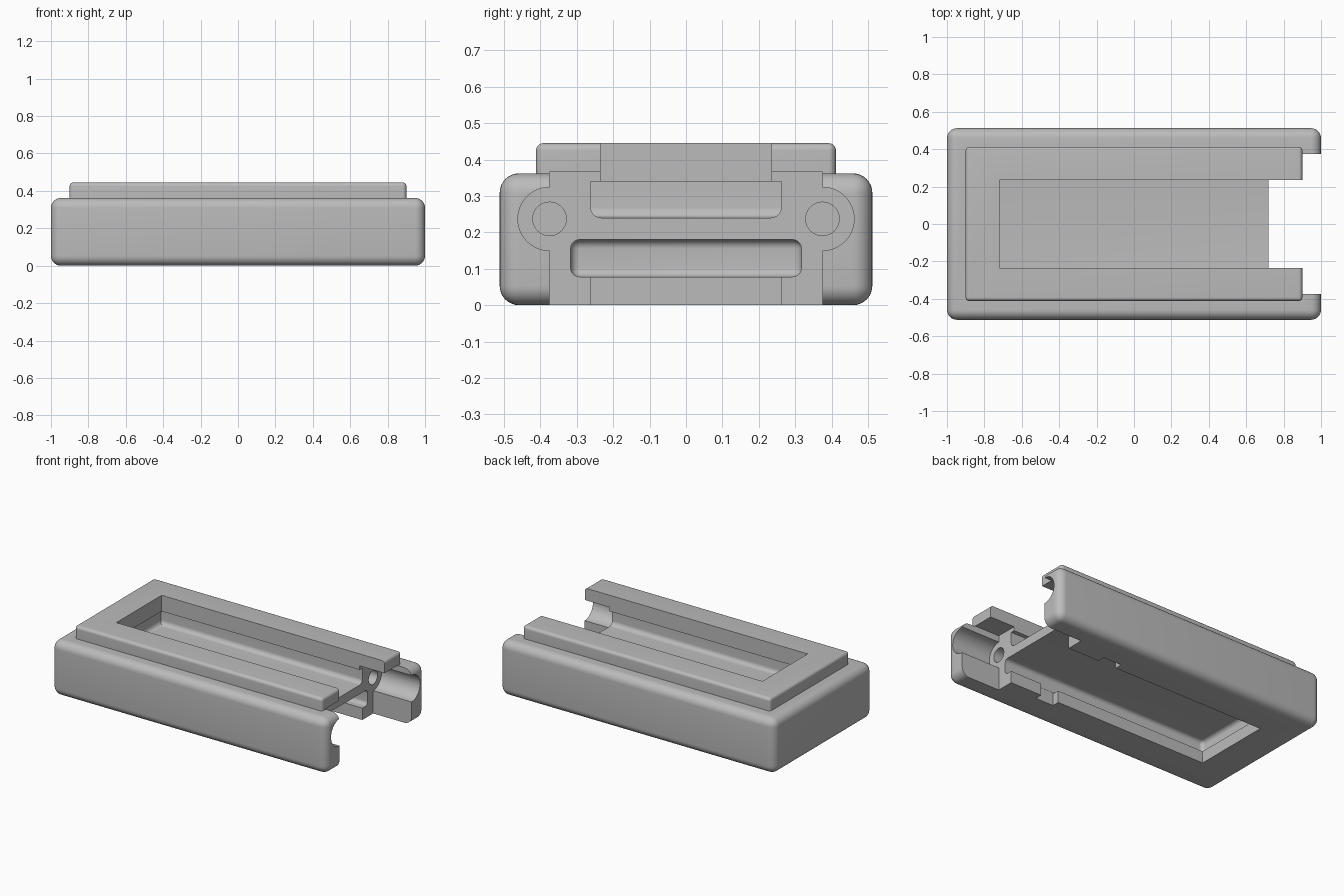
import bpy, bmesh, math
from mathutils import Matrix

if "Cube" in bpy.data.objects:
    bpy.data.objects.remove(bpy.data.objects["Cube"], do_unlink=True)

grey = bpy.data.materials.new("light_grey_plastic")
grey.use_nodes = True
grey.diffuse_color = (0.5, 0.5, 0.5, 1)
grey.node_tree.nodes["Principled BSDF"].inputs["Base Color"].default_value = (0.5, 0.5, 0.5, 1)


def finish(name, bm):
    mesh = bpy.data.meshes.new(name)
    bm.to_mesh(mesh)
    bm.free()
    obj = bpy.data.objects.new(name, mesh)
    bpy.context.collection.objects.link(obj)
    mesh.materials.append(grey)
    return obj


def box(name, low, high, radius=0, keep=lambda edge: True):
    """Box between two corners, rounding the edges chosen by keep."""
    bm = bmesh.new()
    bmesh.ops.create_cube(bm, size=1)
    for v in bm.verts:
        for i in range(3):
            v.co[i] = high[i] if v.co[i] > 0 else low[i]
    if radius:
        bmesh.ops.bevel(bm, geom=[e for e in bm.edges if keep(e)], offset=radius,
                        segments=8, profile=0.5, affect='EDGES')
    return finish(name, bm)


def rod(name, x0, x1, y, z, radius, sides=48):
    """Rod lying along x."""
    bm = bmesh.new()
    bmesh.ops.create_cone(bm, cap_ends=True, segments=sides, radius1=radius,
                          radius2=radius, depth=x1 - x0)
    place = Matrix.Translation(((x0 + x1) / 2, y, z)) @ Matrix.Rotation(math.pi / 2, 4, 'Y')
    bmesh.ops.transform(bm, matrix=place, verts=bm.verts)
    return finish(name, bm)


def combine(target, tool, operation='DIFFERENCE'):
    tool.hide_render = True
    mod = target.modifiers.new("combine", 'BOOLEAN')
    mod.operation = operation
    mod.solver = 'EXACT'
    mod.object = tool
    bpy.ops.object.select_all(action='DESELECT')
    bpy.context.view_layer.objects.active = target
    target.select_set(True)
    bpy.ops.object.modifier_apply(modifier=mod.name)
    bpy.data.objects.remove(tool, do_unlink=True)


# Rounded housing with a raised top
housing = box("housing", (-1, -0.512, 0), (1, 0.512, 0.362), 0.053)
raised_top = box("raised_top", (-0.9, -0.412, 0.2), (0.9, 0.412, 0.445), 0.02)
combine(housing, raised_top, 'UNION')

# Open end between the two prongs
combine(housing, box("end_gap", (0.72, -0.375, -0.1), (1.2, 0.375, 0.366)))

# Upper tray: narrow mouth over a wider pocket with a rounded floor
combine(housing, box("tray_mouth", (-0.72, -0.235, 0.3), (1.2, 0.235, 0.6)))
combine(housing, box("tray_pocket", (-0.745, -0.262, 0.24), (1.1, 0.262, 0.34), 0.03,
                     lambda e: all(v.co.z < 0.3 for v in e.verts)))

# Lower channel: wide rounded slot above a narrower opening
combine(housing, box("lower_slot", (-0.79, -0.317, 0.078), (1.1, 0.317, 0.18), 0.025))
combine(housing, box("lower_opening", (-0.745, -0.262, -0.1), (1.2, 0.262, 0.12)))

# Round grooves in the prongs, screw holes and nut traps on both sides
for side in (-1, 1):
    y = side * 0.375
    combine(housing, rod("prong_groove", 0.72, 1.2, y, 0.237, 0.087))
    combine(housing, rod("screw_hole", 0.35, 0.8, y, 0.237, 0.046))
    combine(housing, rod("nut_trap", 0.38, 0.47, y, 0.237, 0.083, 6))
    inner, outer = sorted((side * 0.24, side * 0.31))
    combine(housing, box("lip_notch", (0.36, inner, -0.1), (0.49, outer, 0.13)))

bpy.ops.object.select_all(action='DESELECT')
housing.select_set(True)
bpy.context.view_layer.objects.active = housing
bpy.ops.object.shade_smooth_by_angle(angle=math.radians(30))
